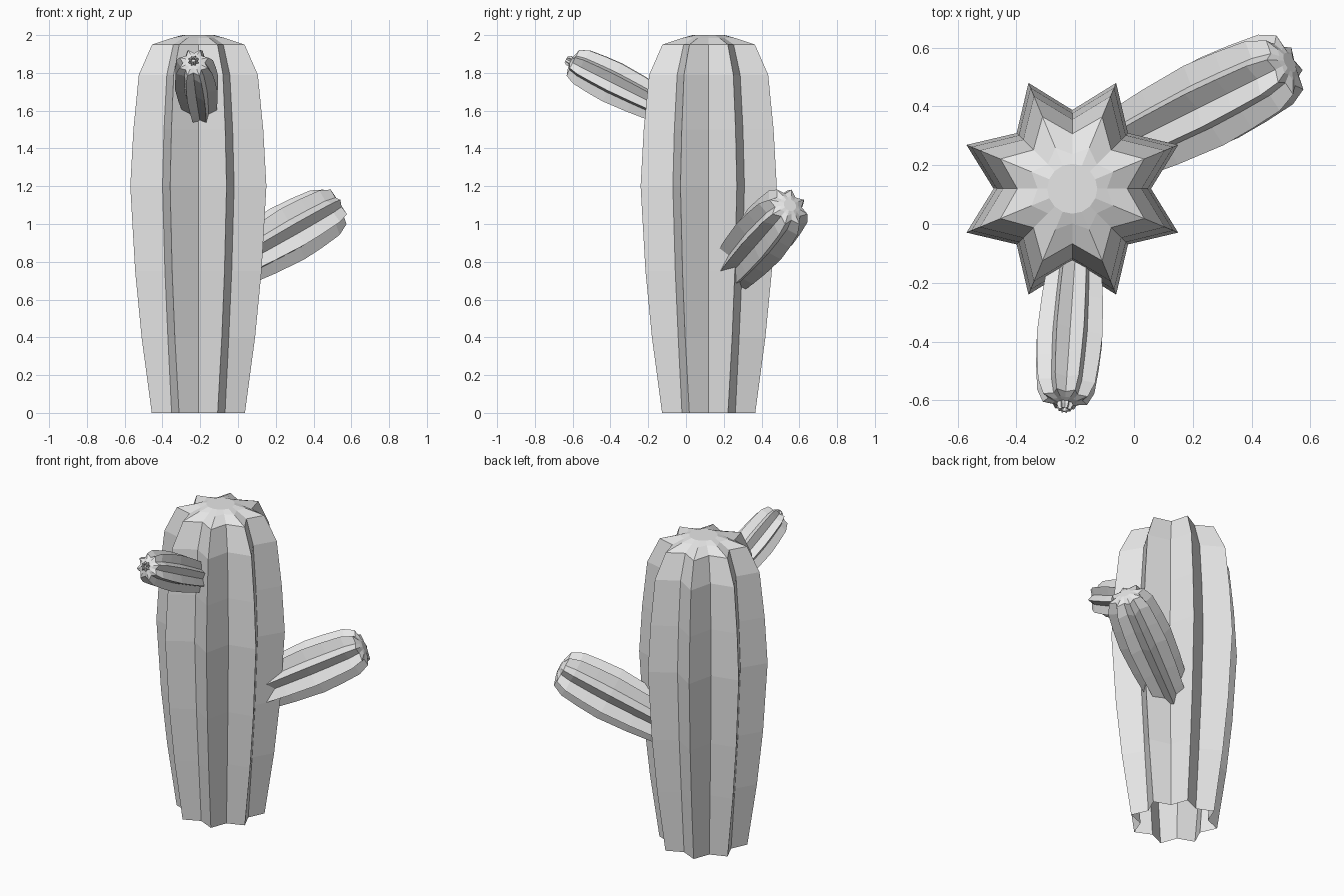
import bpy, bmesh, math
from mathutils import Vector

if "Cube" in bpy.data.objects:
    bpy.data.objects.remove(bpy.data.objects["Cube"])

# one plain colour for the whole plant
skin = bpy.data.materials.new("plain grey")
skin.diffuse_color = (0.8, 0.8, 0.8, 1)
skin.use_nodes = True
skin.node_tree.nodes["Principled BSDF"].inputs["Base Color"].default_value = skin.diffuse_color

# rings of the ribbed column: height, ridge radius, valley radius
COLUMN = [(0, .267, .200), (.40, .325, .228), (.75, .362, .250), (1.2, .390, .268),
          (1.5, .372, .257), (1.79, .341, .236), (1.95, .265, .187),
          (1.985, .150, .118), (2.0, .085, .085)]

# small cup-shaped bud with a sunken middle
BUD = [(-.02, .020, .016), (.012, .030, .020), (.028, .022, .015),
       (.026, .013, .011), (.008, .010, .010)]


def ribbed(name, rings, tip, direction, scale, ribs=8):
    """Star-section lofted body, open at the base, capped at the end."""
    bm = bmesh.new()
    n = ribs * 2
    loops = []
    for z, ridge, valley in rings:
        loop = []
        for i in range(n):
            a = math.pi * i / ribs
            r = ridge if i % 2 else valley
            loop.append(bm.verts.new((r * math.cos(a), r * math.sin(a), z)))
        loops.append(loop)
    for lo, hi in zip(loops, loops[1:]):
        for i in range(n):
            j = (i + 1) % n
            bm.faces.new((lo[i], lo[j], hi[j], hi[i]))
    bm.faces.new(loops[-1])
    mesh = bpy.data.meshes.new(name)
    bm.to_mesh(mesh)
    bm.free()
    mesh.materials.append(skin)
    ob = bpy.data.objects.new(name, mesh)
    bpy.context.collection.objects.link(ob)
    d = Vector(direction).normalized()
    top = max(r[0] for r in rings)
    ob.rotation_mode = 'QUATERNION'
    if d.z < .999:
        ob.rotation_quaternion = d.to_track_quat('Z', 'Y')
    ob.scale = (scale,) * 3
    ob.location = Vector(tip) - d * top * scale
    return ob


# upright trunk
ribbed("trunk", COLUMN, (-.21, .12, 2.0), (0, 0, 1), 1)

# larger arm towards the back right
ribbed("back_arm", COLUMN, (.53, .55, 1.10), (1, .50, .57), .42)

# smaller arm towards the front, ending in a bud
front_dir = (-.07, -1, .5)
front_tip = Vector((-.235, -.61, 1.86))
ribbed("front_arm", COLUMN, front_tip, front_dir, .31)
ribbed("bud", BUD, front_tip + Vector(front_dir).normalized() * .026, front_dir, 1)
